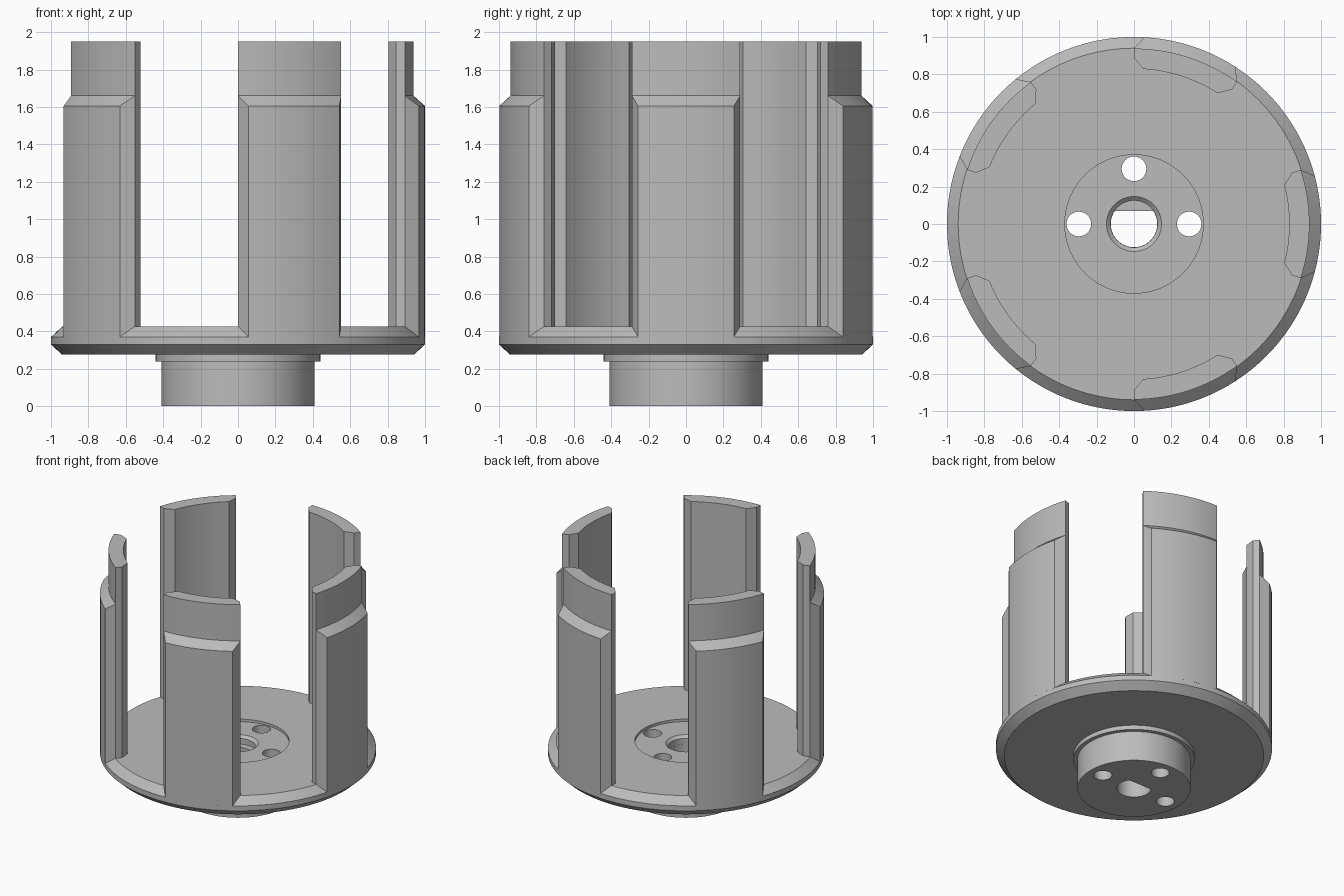
import bpy
import bmesh
from math import sin, cos, pi, radians

cube = bpy.data.objects.get("Cube")
if cube:
    bpy.data.objects.remove(cube, do_unlink=True)

grey = bpy.data.materials.new("machined grey")
grey.use_nodes = True
COLOUR = (0.5, 0.5, 0.5, 1)
grey.diffuse_color = COLOUR
grey.node_tree.nodes["Principled BSDF"].inputs["Base Color"].default_value = COLOUR


def polar(r, a):
    return (r * cos(a), r * sin(a))


def circle(r, n, cx=0, cy=0):
    return [(cx + r * cos(2 * pi * i / n), cy + r * sin(2 * pi * i / n)) for i in range(n)]


def arc(r, start, end, n):
    return [polar(r, start + (end - start) * i / n) for i in range(n + 1)]


def loft(name, sections):
    """Join a stack of (outline, z) sections into a capped solid."""
    bm = bmesh.new()
    rings = [[bm.verts.new((x, y, z)) for x, y in pts] for pts, z in sections]
    for low, high in zip(rings, rings[1:]):
        for i in range(len(low)):
            j = (i + 1) % len(low)
            bm.faces.new((low[i], low[j], high[j], high[i]))
    bm.faces.new(rings[0])
    bm.faces.new(rings[-1])
    bmesh.ops.remove_doubles(bm, verts=bm.verts, dist=1e-5)
    bmesh.ops.recalc_face_normals(bm, faces=bm.faces)
    mesh = bpy.data.meshes.new(name)
    bm.to_mesh(mesh)
    bm.free()
    mesh.materials.append(grey)
    obj = bpy.data.objects.new(name, mesh)
    bpy.context.collection.objects.link(obj)
    return obj


def activate(obj):
    bpy.ops.object.select_all(action='DESELECT')
    obj.select_set(True)
    bpy.context.view_layer.objects.active = obj


def smooth(obj):
    activate(obj)
    bpy.ops.object.shade_smooth_by_angle(angle=radians(25))


def cut(obj, cutter):
    cutter.hide_render = True
    mod = obj.modifiers.new("cut", 'BOOLEAN')
    mod.operation = 'DIFFERENCE'
    mod.solver = 'EXACT'
    mod.object = cutter
    activate(obj)
    bpy.ops.object.modifier_apply(modifier=mod.name)
    bpy.data.objects.remove(cutter, do_unlink=True)


# Base: stepped hub, bevelled disc, shallow top recess and countersunk bore
profile = [(0.41, 0), (0.41, 0.24), (0.44, 0.24), (0.44, 0.275), (0.94, 0.275),
           (1, 0.33), (1, 0.37), (0.94, 0.425), (0.37, 0.425), (0.37, 0.405),
           (0.147, 0.405), (0.125, 0.385), (0.125, 0.34)]
base = loft("base_disc", [(circle(r, 120), z) for r, z in profile])

# D-shaped shaft hole and three bolt holes
d_shape = [(x, min(y, 0.07)) for x, y in circle(0.124, 64)]
cut(base, loft("shaft_cutter", [(d_shape, -0.1), (d_shape, 0.6)]))
for k in range(3):
    hole = circle(0.066, 40, *polar(0.295, k * pi / 2))
    cut(base, loft("bolt_cutter", [(hole, -0.1), (hole, 0.6)]))
smooth(base)


# Five upright fingers with a bevelled outer pad and a narrower tip
HALF, PAD, INNER = radians(18), radians(14.8), radians(14.5)


def finger_section(angle, outer_r, outer_half):
    return ([polar(0.888, angle - HALF), polar(0.938, angle - HALF)]
            + arc(outer_r, angle - outer_half, angle + outer_half, 12)
            + [polar(0.938, angle + HALF), polar(0.888, angle + HALF)]
            + arc(0.83, angle + INNER, angle - INNER, 12))


for k in range(5):
    a = 2 * pi * k / 5
    pad = finger_section(a, 1, PAD)
    tip = finger_section(a, 0.938, HALF)
    smooth(loft(f"finger_{k + 1}", [(pad, 0.37), (pad, 1.605), (tip, 1.66), (tip, 1.95)]))
